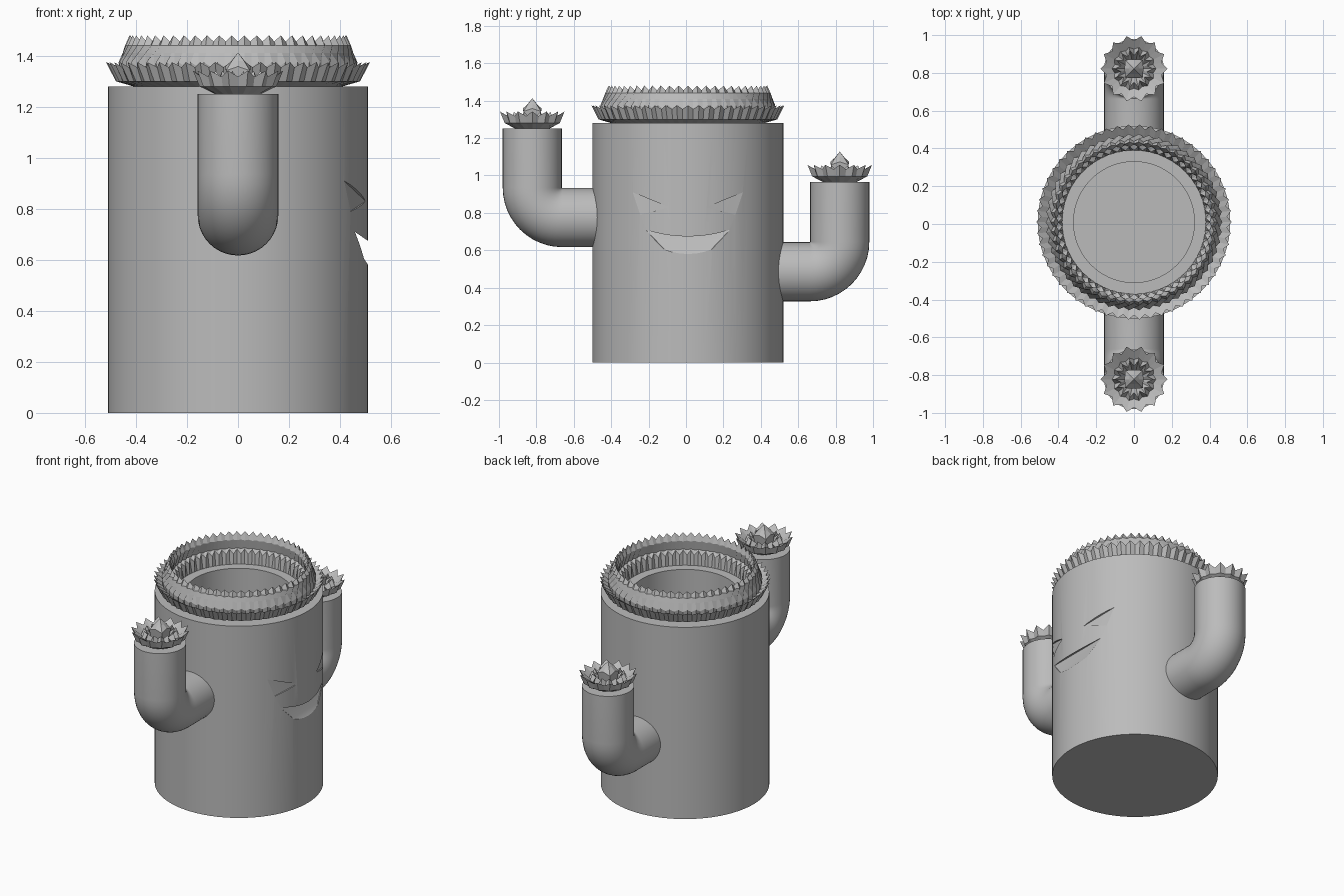
import bpy, bmesh
from math import sin, cos, pi
from mathutils import Vector

old = bpy.data.objects.get("Cube")
if old:
    bpy.data.objects.remove(old, do_unlink=True)

grey = bpy.data.materials.new("plain grey")
grey.use_nodes = True
grey.diffuse_color = (0.5, 0.5, 0.5, 1)
grey.node_tree.nodes["Principled BSDF"].inputs["Base Color"].default_value = (0.5, 0.5, 0.5, 1)


def finish(name, bm, smooth=False):
    """Turn a bmesh into a named, coloured object."""
    bmesh.ops.remove_doubles(bm, verts=bm.verts, dist=0.0005)
    bmesh.ops.recalc_face_normals(bm, faces=bm.faces)
    mesh = bpy.data.meshes.new(name)
    bm.to_mesh(mesh)
    bm.free()
    mesh.materials.append(grey)
    obj = bpy.data.objects.new(name, mesh)
    bpy.context.collection.objects.link(obj)
    if smooth:
        smooth_edges(obj)
    return obj


def select(obj):
    bpy.ops.object.select_all(action='DESELECT')
    obj.select_set(True)
    bpy.context.view_layer.objects.active = obj


def smooth_edges(obj):
    select(obj)
    bpy.ops.object.shade_smooth_by_angle(angle=0.5)


def skin(bm, rings, closed):
    """Join consecutive vertex rings with quads."""
    n = len(rings[0])
    pairs = list(zip(rings, rings[1:]))
    if closed:
        pairs.append((rings[-1], rings[0]))
    for a, b in pairs:
        for i in range(n):
            j = (i + 1) % n
            bm.faces.new((a[i], a[j], b[j], b[i]))


def lathe(name, centre, teeth, rows, closed=True, smooth=False):
    """Revolve rows of (radius, height, radial zigzag, vertical zigzag)."""
    bm = bmesh.new()
    rings = []
    for r, z, dr, dz in rows:
        ring = []
        for i in range(teeth * 2):
            a = pi * i / teeth
            s = 1 if i % 2 == 0 else -1
            offset = Vector(((r + s * dr) * cos(a), (r + s * dr) * sin(a), z + s * dz))
            ring.append(bm.verts.new(Vector(centre) + offset))
        rings.append(ring)
    skin(bm, rings, closed)
    return finish(name, bm, smooth)


def hull(name, points):
    bm = bmesh.new()
    for p in points:
        bm.verts.new(p)
    bmesh.ops.convex_hull(bm, input=bm.verts)
    return finish(name, bm)


def carve(target, cutter):
    mod = target.modifiers.new("carve", 'BOOLEAN')
    mod.operation = 'DIFFERENCE'
    mod.solver = 'EXACT'
    mod.object = cutter
    select(target)
    bpy.ops.object.modifier_apply(modifier=mod.name)
    bpy.data.objects.remove(cutter, do_unlink=True)


# Hollow pot body
MID = 0.01
body = lathe("pot_body", (0, MID, 0), 36,
             [(r, z, 0, 0) for r, z in
              ((0, 0), (.51, 0), (.51, 1.28), (.32, 1.28), (.32, .1), (0, .1))],
             closed=False)

# Grinning mouth: a wedge with a sloping floor and an overhanging lip
mouth = [(.51, MID, .58), (.63, MID, .4), (.61, MID, .605)]
for s in (-1, 1):
    mouth += [(.458, MID + s * .225, .71), (.49, MID + s * .13, .61),
              (.59, MID + s * .16, .55)]
carve(body, hull("mouth_cutter", mouth))

# Slanted triangular eyes, cut flat across the curved wall
for s in (-1, 1):
    eye = []
    for x, y, z in ((.415, .295, .91), (.44, .255, .79), (.50, .10, .83)):
        eye += [(x, MID + s * y, z), (x + .2, MID + s * y, z)]
    carve(body, hull("eye_cutter", eye))
smooth_edges(body)

# Spiky petal crown around the opening
lathe("rim_crown", (0, MID, 1.28), 54, [
    (.41, 0, 0, 0), (.475, .02, .004, 0), (.505, .085, .012, .01),
    (.455, .05, .008, 0), (.46, .085, .008, .01), (.445, .13, -.008, 0),
    (.435, .16, .008, 0), (.42, .188, .005, .012), (.405, .15, -.006, 0),
    (.415, .09, .006, 0), (.39, .08, .01, .012), (.38, 0, 0, 0)])


def arm(name, side, pivot_z, top):
    """Pipe that leaves the wall, bends upwards and ends in a flat cap."""
    bm = bmesh.new()
    pivot = Vector((0, side * .662, pivot_z))
    steps, sides, r = 12, 40, .158
    rings = []

    def ring(t, shift):
        u = Vector((0, side * sin(t), -cos(t)))
        rings.append([bm.verts.new(pivot + shift + u * (.16 + r * cos(a))
                                   + Vector((r * sin(a), 0, 0)))
                      for a in (2 * pi * k / sides for k in range(sides))])

    ring(0, Vector((0, -side * .24, 0)))
    for k in range(steps + 1):
        ring(pi / 2 * k / steps, Vector())
    ring(pi / 2, Vector((0, 0, top - pivot_z)))
    skin(bm, rings, False)
    bm.faces.new(rings[0])
    bm.faces.new(rings[-1])
    finish(name, bm, True)


# Two arms, each topped by a flower with a pointed bud
for label, side, pivot_z, top in (("right", -1, .935, 1.25), ("left", 1, .645, .965)):
    arm(label + "_arm", side, pivot_z, top)
    tip = (0, side * .822, top)
    lathe(label + "_flower", tip, 14, [
        (.09, 0, 0, 0), (.145, .03, .006, 0), (.163, .08, .014, .012),
        (.11, .045, .006, 0), (.085, .075, .015, .015), (.05, .02, 0, 0)])
    lathe(label + "_bud", tip, 4, [
        (0, 0, 0, 0), (.045, .02, -.008, 0), (.058, .1, -.008, .008),
        (.03, .13, -.004, 0), (0, .163, 0, 0)], closed=False)
